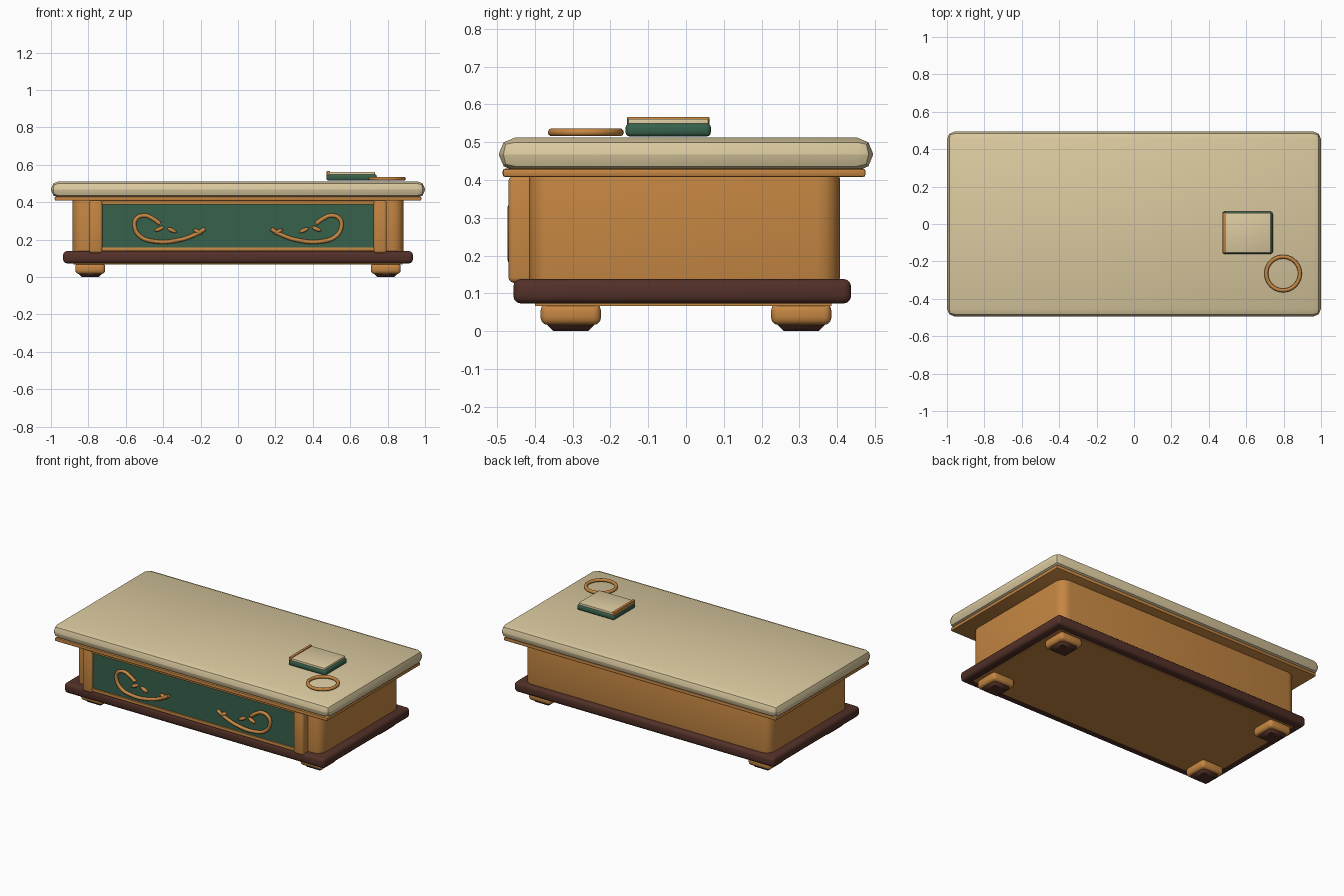
import bpy
from mathutils import Vector
from math import radians

cube = bpy.data.objects.get("Cube")
if cube:
    bpy.data.objects.remove(cube, do_unlink=True)


def material(name, rgb):
    m = bpy.data.materials.new(name)
    m.use_nodes = True
    m.diffuse_color = (*rgb, 1)
    bsdf = next(n for n in m.node_tree.nodes if n.type == 'BSDF_PRINCIPLED')
    bsdf.inputs["Base Color"].default_value = (*rgb, 1)
    return m


cream = material("cream", (0.71, 0.59, 0.35))
wood = material("golden wood", (0.56, 0.24, 0.055))
green = material("dark green", (0.038, 0.12, 0.072))
brown = material("dark brown", (0.085, 0.03, 0.021))


def finish(name, mat, angle=40):
    obj = bpy.context.object
    obj.name = name
    obj.data.materials.append(mat)
    bpy.ops.object.shade_smooth_by_angle(angle=radians(angle))
    return obj


def box(name, mat, x, y, z, bevel=0.0, segments=2):
    """Bevelled box from (min, max) pairs on each axis."""
    lo, hi = Vector((x[0], y[0], z[0])), Vector((x[1], y[1], z[1]))
    bpy.ops.mesh.primitive_cube_add(size=1, location=(lo + hi) / 2)
    bpy.context.object.scale = hi - lo
    bpy.ops.object.transform_apply(location=False, rotation=False, scale=True)
    if bevel:
        mod = bpy.context.object.modifiers.new("bevel", 'BEVEL')
        mod.width = bevel
        mod.segments = segments
        bpy.ops.object.modifier_apply(modifier="bevel")
    return finish(name, mat)


# Table top with its under-trim
box("table_top", cream, (-1, 1), (-0.495, 0.495), (0.424, 0.512), 0.042)
box("top_trim", wood, (-0.98, 0.98), (-0.485, 0.475), (0.408, 0.43), 0.006)

# Cabinet body and plinth
box("body", wood, (-0.885, 0.885), (-0.415, 0.407), (0.08, 0.465), 0.06, 4)
box("plinth", brown, (-0.935, 0.935), (-0.457, 0.437), (0.073, 0.138), 0.02, 3)
box("underside_panel", wood, (-0.88, 0.88), (-0.4, 0.385), (0.067, 0.08))

# Front drawer panel with rails
box("front_panel", green, (-0.73, 0.73), (-0.453, -0.4), (0.14, 0.405))
box("upper_rail", wood, (-0.73, 0.73), (-0.463, -0.44), (0.387, 0.408), 0.004)
box("lower_rail", wood, (-0.73, 0.73), (-0.463, -0.44), (0.138, 0.158), 0.004)


def tube(name, points, radius, mat):
    curve = bpy.data.curves.new(name, 'CURVE')
    curve.dimensions = '3D'
    curve.bevel_depth = radius
    curve.bevel_resolution = 2
    curve.resolution_u = 5
    curve.use_fill_caps = True
    spline = curve.splines.new('BEZIER')
    spline.bezier_points.add(len(points) - 1)
    for bp, co in zip(spline.bezier_points, points):
        bp.co = co
        bp.handle_left_type = bp.handle_right_type = 'AUTO'
    curve.materials.append(mat)
    bpy.context.collection.objects.link(bpy.data.objects.new(name, curve))


# Scroll outline (x, z) and leaves (x, z, tilt in degrees)
scroll = [(0.176, 0.257), (0.24, 0.222), (0.33, 0.195), (0.44, 0.19), (0.52, 0.215),
          (0.552, 0.265), (0.545, 0.31), (0.5, 0.329), (0.455, 0.312), (0.417, 0.285)]
leaves = [(0.42, 0.257, 25), (0.353, 0.25, -25), (0.215, 0.243, -25)]

for side, label in ((-1, "right"), (1, "left")):
    box(f"{label}_post", wood, sorted((side * 0.725, side * 0.795)), (-0.47, -0.38),
        (0.128, 0.41), 0.014, 3)
    tube(f"{label}_scroll", [(side * x, -0.461, z) for x, z in scroll], 0.011, wood)
    for x, z, tilt in leaves:
        bpy.ops.mesh.primitive_uv_sphere_add(segments=12, ring_count=8, radius=1,
                                             location=(side * x, -0.46, z),
                                             rotation=(0, radians(side * tilt), 0))
        bpy.context.object.scale = (0.028, 0.012, 0.011)
        finish(f"{label}_leaf", wood)
    # Bun feet with dark pads
    for cy, end in ((-0.305, "front"), (0.305, "back")):
        def span(c, half):
            return c - half, c + half
        cx = side * 0.79
        box(f"{label}_{end}_foot", wood, span(cx, 0.08), span(cy, 0.08), (0.016, 0.074), 0.02, 3)
        box(f"{label}_{end}_foot_pad", brown, span(cx, 0.064), span(cy, 0.064), (0, 0.04), 0.018, 1)

# Book: cover, pages and spine strip
box("book_cover", green, (0.472, 0.742), (-0.16, 0.066), (0.515, 0.55), 0.012, 3)
box("book_pages", cream, (0.486, 0.732), (-0.154, 0.06), (0.54, 0.562), 0.004)
box("book_spine", wood, (0.474, 0.492), (-0.156, 0.062), (0.54, 0.567), 0.003)

# Ring lying on the table
bpy.ops.mesh.primitive_torus_add(location=(0.797, -0.265, 0.526), major_radius=0.09,
                                 minor_radius=0.0105, major_segments=40, minor_segments=10)
finish("ring", wood, 60)
